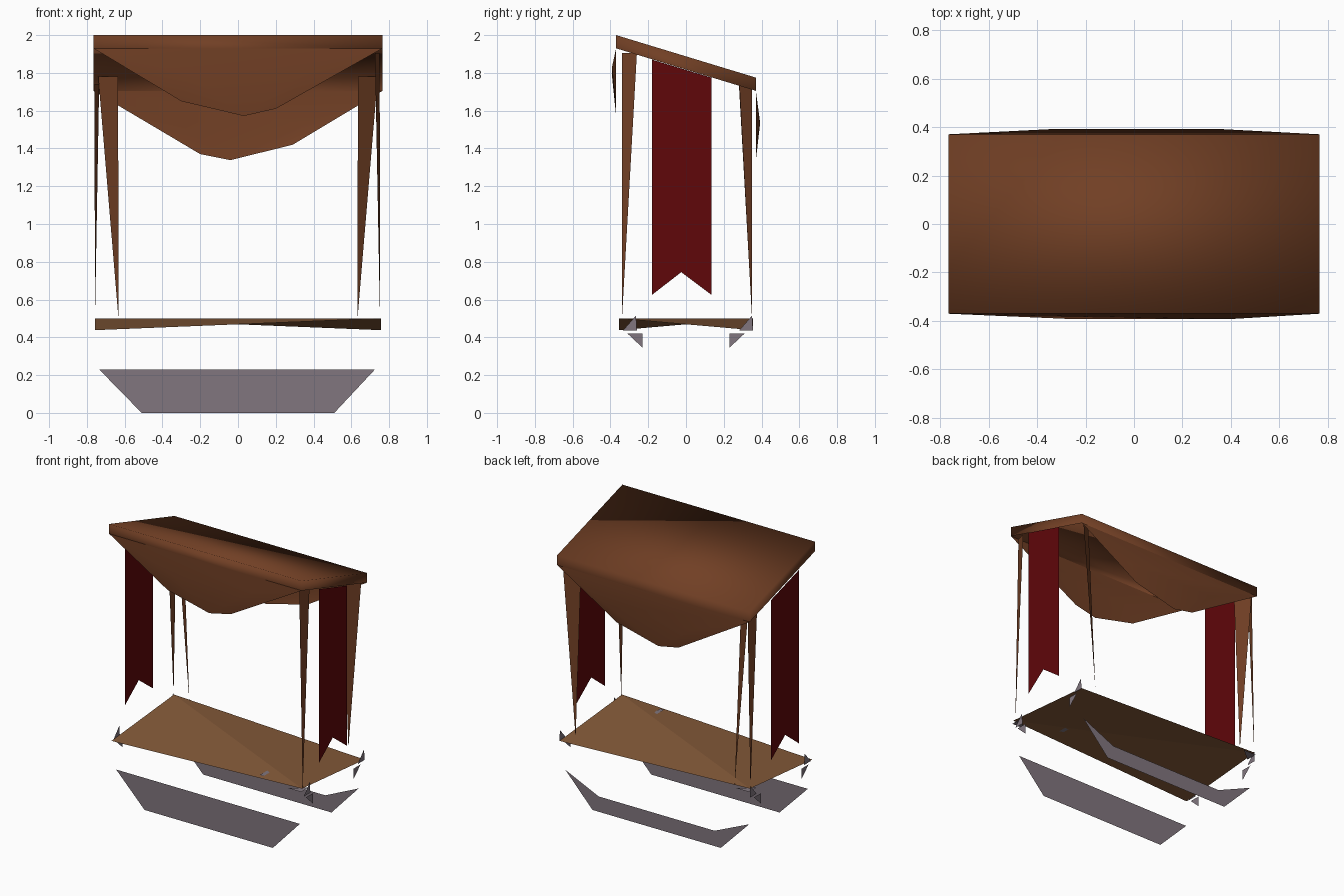
import bpy

if "Cube" in bpy.data.objects:
    bpy.data.objects.remove(bpy.data.objects["Cube"])


def material(name, rgb):
    m = bpy.data.materials.new(name)
    m.diffuse_color = (*rgb, 1)
    m.use_nodes = True
    m.node_tree.nodes["Principled BSDF"].inputs["Base Color"].default_value = m.diffuse_color
    return m


BROWN = material("dark wood and canvas", (0.165, 0.05, 0.018))
WOOD = material("light wood", (0.24, 0.105, 0.042))
RED = material("red cloth", (0.115, 0.002, 0.003))
GREY = material("grey iron", (0.22, 0.18, 0.21))


def part(name, verts, faces, mat, smooth=False):
    me = bpy.data.meshes.new(name)
    me.from_pydata(verts, [], faces)
    me.materials.append(mat)
    ob = bpy.data.objects.new(name, me)
    bpy.context.collection.objects.link(ob)
    if smooth:
        me.shade_smooth()
    return ob


def sheet(name, pts, mat):
    return part(name, pts, [list(range(len(pts)))], mat)


# sloping roof shell, open underneath
X, Y = 0.765, 0.37
ring = [(-X, -Y, 2.0), (X, -Y, 2.0), (X, Y, 1.775), (-X, Y, 1.775)]
part("roof", ring + [(x, y, z - 0.07) for x, y, z in ring],
     [(0, 1, 2, 3)] + [(i, i + 4, (i + 1) % 4 + 4, (i + 1) % 4) for i in range(4)],
     BROWN, True)


# hanging drapes: straight top edge, bulged middle, pointed lower edge
def drape(name, y, bulge, top, mid, low):
    verts = [(-X, y, top), (X, y, top)]
    verts += [(x, bulge, z) for x, z in mid]
    verts += [(x, y, z) for x, z in low]
    part(name, verts, [(0, 2, 3), (0, 3, 1), (0, 4, 2), (2, 4, 5), (2, 5, 3),
                       (3, 5, 6), (3, 6, 1)], BROWN, True)


drape("front_drape", -0.37, -0.392, 1.93, [(-0.26, 1.785), (0.4, 1.83)],
      [(-0.3, 1.65), (0.03, 1.572), (0.2, 1.61)])
drape("back_drape", 0.37, 0.392, 1.705, [(-0.33, 1.54), (0.35, 1.53)],
      [(-0.2, 1.37), (-0.04, 1.338), (0.29, 1.42)])

# swallow-tailed side banners
for side, s in (("left", -1), ("right", 1)):
    x = 0.771 * s
    sheet(side + "_banner", [(x, -0.18, 1.87), (x, -0.18, 0.625), (x, -0.025, 0.745),
                             (x, 0.135, 0.625), (x, 0.135, 1.775)], RED)

# thin posts that taper to a point
for side, s in (("left", -1), ("right", 1)):
    sheet(side + "_back_post", [(0.74 * s, 0.35, 1.78), (0.635 * s, 0.28, 1.78),
                                (0.632 * s, 0.35, 0.49)], BROWN)
sheet("left_back_outer_post", [(-0.76, 0.28, 1.74), (-0.735, 0.35, 1.74),
                               (-0.757, 0.35, 0.5)], BROWN)
sheet("right_front_post", [(0.725, -0.34, 1.905), (0.75, -0.26, 1.905),
                           (0.752, -0.34, 0.48)], BROWN)

# counter: one sheet folded along its diagonal, two corners lower
A, B = 0.757, 0.355
part("counter", [(-A, -B, 0.438), (A, -B, 0.5), (A, B, 0.438), (-A, B, 0.5)],
     [(0, 1, 3), (1, 2, 3)], WOOD)

# flat runners: full in front, notched at the back
outer = [(-0.735, 0.23), (-0.51, 0.0), (0.51, 0.0), (0.725, 0.23)]
sheet("front_runner", [(x, -0.333, z) for x, z in outer], GREY)
part("back_runner", [(x, 0.333, z) for x, z in outer + [(0.46, 0.11), (-0.46, 0.11)]],
     [(0, 1, 5), (1, 2, 4, 5), (2, 3, 4)], GREY)

# iron corner brackets: one fin above, one below
for sx, side in ((-1, "left"), (1, "right")):
    x = 0.757 * sx
    sheet(side + "_front_upper_bracket", [(x, -0.335, 0.435), (x, -0.26, 0.435),
                                          (x, -0.265, 0.515)], GREY)
    sheet(side + "_back_upper_bracket", [(x, 0.28, 0.435), (x, 0.355, 0.435),
                                         (x, 0.35, 0.515)], GREY)
    for sy, end in ((-1, "front"), (1, "back")):
        sheet(f"{side}_{end}_lower_bracket", [(x, sy * 0.31, 0.42), (x, sy * 0.23, 0.42),
                                              (x, sy * 0.23, 0.345)], GREY)
    # flat plate under the raised corner
    sheet(side + "_corner_plate", [(sx * 0.655, sx * -0.365, 0.48), (x, sx * -0.365, 0.48),
                                   (x, sx * -0.28, 0.48)], GREY)

# small iron strip standing through the counter
sheet("counter_strip", [(0.405, -0.33, 0.495), (0.435, -0.33, 0.495),
                        (0.435, -0.2, 0.495), (0.405, -0.2, 0.495)], GREY)
